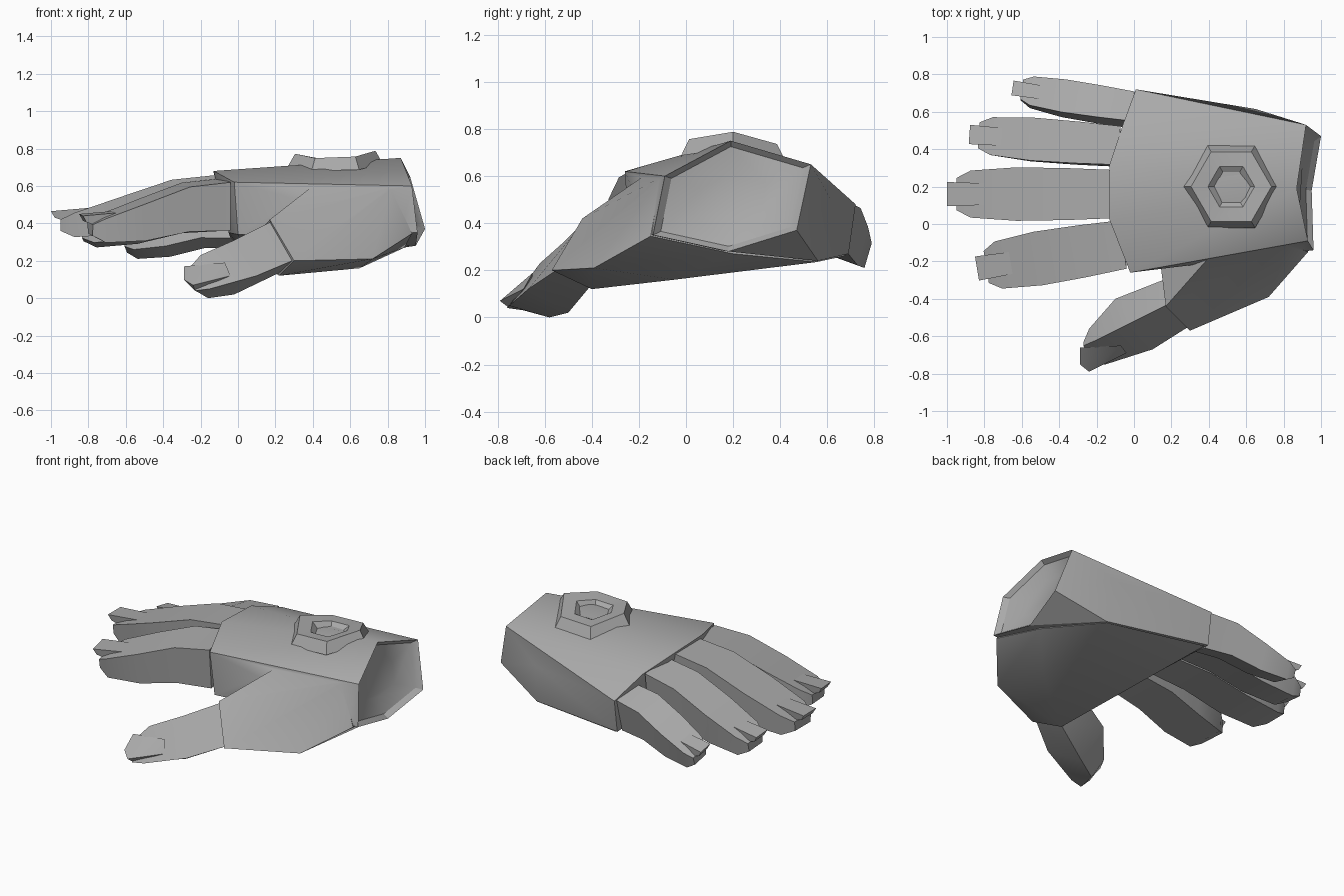
import bpy
import bmesh
import math
from mathutils import Vector

cube = bpy.data.objects.get("Cube")
if cube:
    bpy.data.objects.remove(cube)

grey = bpy.data.materials.new("plain_grey")
grey.use_nodes = True
tone = (0.4, 0.4, 0.4, 1)
grey.diffuse_color = tone
grey.node_tree.nodes["Principled BSDF"].inputs["Base Color"].default_value = tone


def shade(obj, angle):
    bpy.ops.object.select_all(action='DESELECT')
    obj.select_set(True)
    bpy.context.view_layer.objects.active = obj
    bpy.ops.object.shade_smooth_by_angle(angle=math.radians(angle))


def finish(name, bm, angle=30):
    """Turn a bmesh into a shaded object."""
    bmesh.ops.recalc_face_normals(bm, faces=bm.faces)
    mesh = bpy.data.meshes.new(name)
    bm.to_mesh(mesh)
    bm.free()
    mesh.materials.append(grey)
    obj = bpy.data.objects.new(name, mesh)
    bpy.context.collection.objects.link(obj)
    shade(obj, angle)
    return obj


def hull(bm, points):
    """Wrap points in a convex skin."""
    verts = [bm.verts.new(p) for p in points]
    out = bmesh.ops.convex_hull(bm, input=verts)
    spare = set(out["geom_interior"] + out["geom_unused"])
    bmesh.ops.delete(bm, geom=[v for v in spare if isinstance(v, bmesh.types.BMVert)],
                     context='VERTS')


def bridge(bm, a, b):
    for i in range(len(a)):
        j = (i + 1) % len(a)
        bm.faces.new((a[i], a[j], b[j], b[i]))


def loft(bm, sections, close_start=True):
    """Skin a list of matching cross-sections."""
    rings = [[bm.verts.new(p) for p in s] for s in sections]
    for a, b in zip(rings, rings[1:]):
        bridge(bm, a, b)
    if close_start:
        bm.faces.new(rings[0])
    bm.faces.new(rings[-1])


# Palm, with a dished six-sided wrist
wrist = [(.87, .19, .75), (.92, .53, .65), (1, .47, .37),
         (.95, .18, .28), (.96, -.14, .35), (.93, -.09, .6)]
knuckles = [(.01, .72, .48), (-.06, .53, .6), (-.13, .32, .67), (-.13, .02, .68),
            (-.02, -.26, .62), (0, -.24, .34), (-.05, .02, .35), (-.04, .5, .32),
            (.01, .69, .27)]
flanks = [(.65, .615, .5), (.68, .56, .24)]
bm = bmesh.new()
hull(bm, wrist + knuckles + flanks)
rim = [min(bm.verts, key=lambda v: (v.co - Vector(p)).length) for p in wrist]
ends = [f for f in bm.faces if all(v in rim for v in f.verts)]
bmesh.ops.delete(bm, geom=ends, context='FACES')
middle = sum((v.co for v in rim), Vector()) / len(rim)
last = rim
for scale, depth in ((.9, .03), (.45, .065)):
    ring = [bm.verts.new(middle.lerp(v.co, scale) - Vector((depth, 0, 0))) for v in rim]
    bridge(bm, last, ring)
    last = ring
bm.faces.new(last)
palm = finish("palm", bm)

# Thumb mound and heel of the hand, fused with the palm
thumb_root = [(.16, -.28, .35), (.17, -.44, .42), (.3, -.57, .2), (.22, -.4, .12)]
bm = bmesh.new()
hull(bm, thumb_root + [(.3, -.25, .49), (.4, -.18, .6), (.82, -.105, .595),
                       (.72, -.39, .21), (.65, -.05, .16), (.93, -.15, .345),
                       (.89, .2, .27), (.675, .555, .235), (.03, .68, .262)])
mound = finish("thumb_mound", bm)
union = palm.modifiers.new("fuse", 'BOOLEAN')
union.operation = 'UNION'
union.solver = 'EXACT'
union.object = mound
shade(palm, 50)
bpy.ops.object.modifier_apply(modifier=union.name)
bpy.data.objects.remove(mound)
shade(palm, 50)

# Thumb: inner, ridge, outer and lower corner in each section
bm = bmesh.new()
loft(bm, [
    [(.18, -.29, .33), (.18, -.43, .41), (.29, -.55, .2), (.23, -.4, .14)],
    [(-.1, -.4, .24), (-.02, -.53, .31), (.1, -.67, .12), (-.02, -.5, .02)],
    [(-.24, -.56, .14), (-.2, -.62, .23), (-.15, -.75, .05), (-.16, -.58, 0)],
    [(-.27, -.63, .12), (-.27, -.65, .15), (-.23, -.76, .04), (-.21, -.69, .03)]])
finish("thumb", bm)
bm = bmesh.new()
hull(bm, [(-.07, -.65, .19), (-.04, -.69, .12), (-.29, -.66, .17), (-.24, -.79, .07),
          (-.28, -.66, .13), (-.23, -.75, .04), (-.29, -.75, .1)])
finish("thumb_nail", bm)

# Fingers share one profile: position, width, lift and thickness
profile = [(0, .9, 0, .26), (.3, .97, .045, .24), (.62, 1, .03, .2),
           (.91, .88, .015, .13), (1, .6, 0, .06)]


def finger(name, base, tip, half, slope, bulk):
    base, tip = Vector(base), Vector(tip)
    run = tip - base
    side = Vector((run.y, -run.x, 0)).normalized()
    side.z = slope
    down = Vector((0, slope * .6, -1))
    sections = []
    for t, width, lift, thick in profile:
        c = base.lerp(tip, t) + Vector((0, 0, lift))
        w, drop = side * half * width, down * thick * bulk
        sections.append([c - w, c + w, c + w * .9 + drop, c - w * .9 + drop])
    bm = bmesh.new()
    loft(bm, sections)
    finish(name, bm)

    # Nail that runs straight past the fingertip
    ahead = Vector((run.x, run.y, 0)).normalized()
    points = []
    for back, rise, width in ((.18, .065, .4), (-.05, .045, .45), (-.03, .01, .4),
                              (.1, -.03, .35)):
        c = tip - ahead * back + Vector((0, 0, rise))
        points += [c + side * half * width, c - side * half * width]
    bm = bmesh.new()
    hull(bm, points)
    finish(name + "_nail", bm)


finger("index_finger", (-.06, -.11, .63), (-.79, -.23, .4), .145, .08, 1)
finger("middle_finger", (-.1, .16, .66), (-.95, .16, .42), .143, 0, 1)
finger("ring_finger", (-.08, .42, .62), (-.83, .475, .37), .115, -.14, .95)
finger("little_finger", (-.01, .63, .51), (-.6, .72, .31), .088, -.36, .83)

# Hexagonal socket on the back of the hand
bm = bmesh.new()
sections = []
for radius, height, wave in ((.255, .685, 1), (.215, .755, 1), (.125, .745, .5), (.09, .715, 0)):
    ring = []
    for i in range(6):
        a = i * math.pi / 3
        tilt = .025 * math.cos(2 * a) + .008 * math.cos(a) - .012 * math.sin(a)
        ring.append((.52 + radius * math.cos(a), .2 + radius * math.sin(a),
                     height + wave * tilt))
    sections.append(ring)
loft(bm, sections, close_start=False)
finish("hand_socket", bm, 20)
